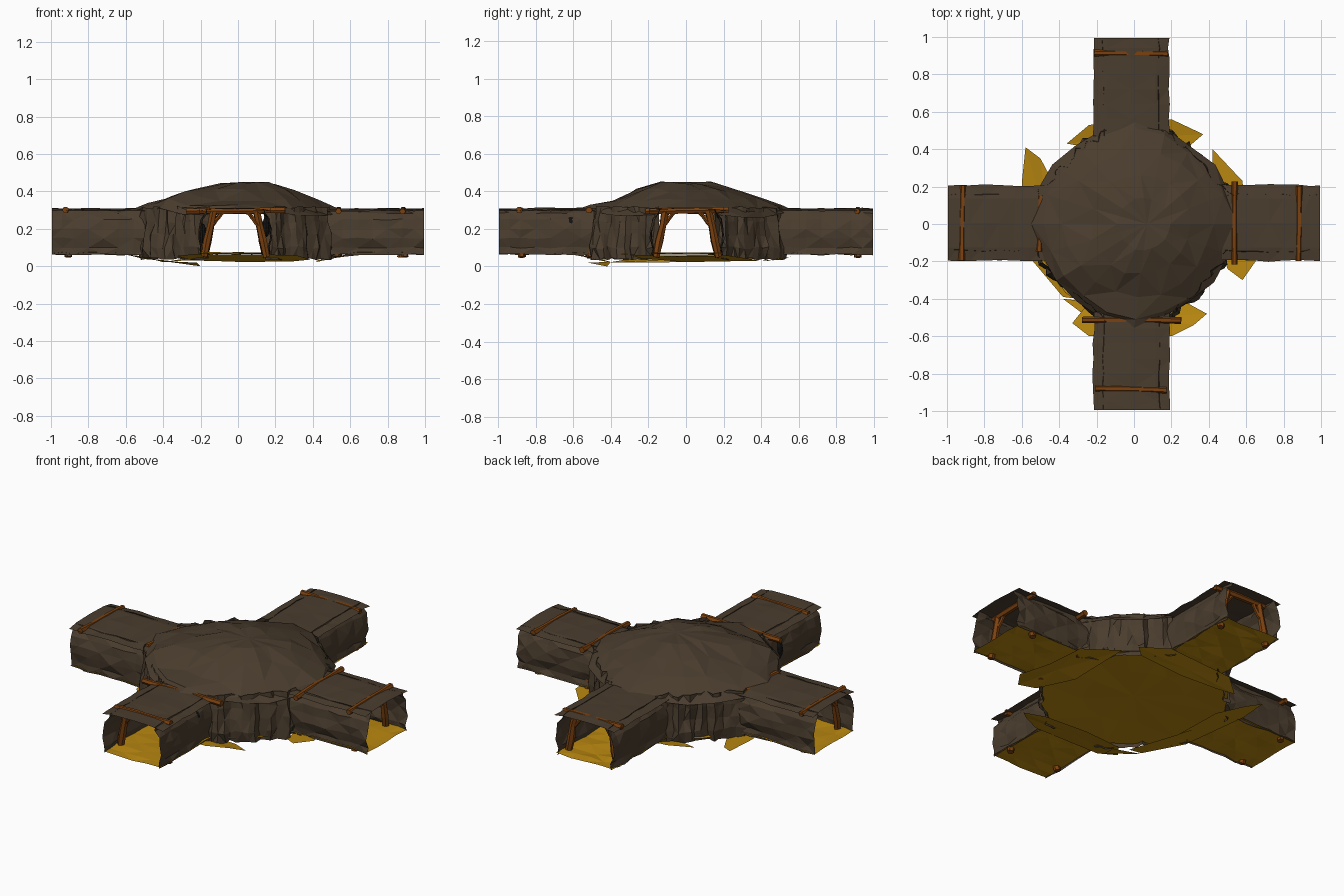
import bpy, math, random
from mathutils import Vector, Matrix

if "Cube" in bpy.data.objects:
    bpy.data.objects.remove(bpy.data.objects["Cube"])

random.seed(4)


def material(name, rgb):
    m = bpy.data.materials.new(name)
    m.diffuse_color = (*rgb, 1)
    m.use_nodes = True
    m.node_tree.nodes["Principled BSDF"].inputs["Base Color"].default_value = m.diffuse_color
    return m


ROCK = material("rock", (0.068, 0.046, 0.027))
EARTH = material("ochre_floor", (0.48, 0.24, 0.005))
WOOD = material("timber", (0.2, 0.053, 0.005))
DARK = material("dark", (0.006, 0.006, 0.006))


def jit(a):
    return random.uniform(-a, a)


def mesh(name, verts, faces, mat, matrix=Matrix()):
    me = bpy.data.meshes.new(name)
    me.from_pydata([matrix @ Vector(v) for v in verts], [], faces)
    me.materials.append(mat)
    ob = bpy.data.objects.new(name, me)
    bpy.context.collection.objects.link(ob)
    return ob


def sheet(name, rows, mat, matrix=Matrix(), closed=False, caps=False):
    """Surface skinned over equal-length rows of points."""
    n = len(rows[0])
    faces = []
    for i in range(len(rows) - 1):
        for j in range(n if closed else n - 1):
            k = (j + 1) % n
            a, b, c, d = i * n + j, i * n + k, (i + 1) * n + k, (i + 1) * n + j
            faces += [(a, b, c), (a, c, d)] if (i + j) % 2 else [(a, b, d), (b, c, d)]
    if caps:
        faces += [tuple(range(n - 1, -1, -1)), tuple(range((len(rows) - 1) * n, len(rows) * n))]
    return mesh(name, [p for r in rows for p in r], faces, mat, matrix)


def timber(name, a, b, w, matrix):
    """Rough six-sided log between two points."""
    a, b = Vector(a), Vector(b)
    rot = (b - a).to_track_quat('Z', 'Y').to_matrix()
    rings = []
    for t, k in ((0, 0.9), (0.35, 1.05), (0.7, 0.9), (1, 1.0)):
        c = a.lerp(b, t) + Vector((jit(.003), jit(.003), jit(.002)))
        rings.append([c + rot @ Vector((math.cos(q * math.pi / 3) * w * k,
                                        math.sin(q * math.pi / 3) * w * k, 0)) for q in range(6)])
    sheet(name, rings, WOOD, matrix, closed=True, caps=True)


def frame(side, m, d, half):
    """Pit prop: two leaning posts, a cap beam and knee braces."""
    timber(side + "_cap_beam", (d, -half, .294), (d + .006, half, .3), .018, m)
    for s in (-1, 1):
        timber(side + "_post", (d + jit(.01), s * .165, .05), (d, s * .115, .295), .021, m)
        timber(side + "_brace", (d, s * .14, .2), (d, s * .07, .288), .012, m)


# Four tunnels: side name, angle, sideways shift, timber frames (distance, half beam)
TUNNELS = [("right", 0, .005, [(.88, .2), (.535, .22)]),
           ("back", 90, .015, [(.91, .2)]),
           ("left", 180, -.005, [(.915, .2), (.5, .15)]),
           ("front", 270, -.015, [(.88, .19), (.51, .265)])]
WALL = [(.185, .062), (.18, .1), (.193, .15), (.188, .2), (.178, .25), (.155, .285), (.148, .307)]
STATIONS = [.47, .56, .64, .72, .8, .88, .94, .995]

for side, ang, shift, frames in TUNNELS:
    m = Matrix.Rotation(math.radians(ang), 4, 'Z') @ Matrix.Translation((0, shift, 0))
    for s in (-1, 1):
        rows = [[(x, s * (y + jit(.008)), z + jit(.004)) for y, z in WALL] for x in STATIONS]
        sheet(side + "_tunnel_wall", rows, ROCK, m)
    sheet(side + "_tunnel_roof",
          [[(x, y + (jit(.006) if abs(y) > .19 else 0), z + jit(.003)) for y, z in
            ((-.202, .296), (-.13, .306), (0, .31), (.13, .306), (.202, .296))] for x in STATIONS],
          ROCK, m)
    sheet(side + "_tunnel_floor",
          [[(x, y, .07 + jit(.006)) for y in (-.19, -.09, 0, .09, .19)] for x in STATIONS],
          EARTH, m)
    for d, half in frames:
        frame(side, m, d, half)

# Chamber walls: folded, recessed rock in each diagonal between the tunnels
for k in range(4):
    rows = []
    for i in range(17):
        t = i / 16
        a = math.radians(90 * k + 16 + 58 * t)
        r = .54 - .045 * math.sin(math.pi * t) + jit(.02)
        rows.append([((r + o + jit(.014)) * math.cos(a), (r + o + jit(.014)) * math.sin(a), z + jit(.008))
                     for o, z in ((.005, .04), (.012, .1), (0, .17), (-.005, .24), (-.015, .315))])
    sheet("chamber_wall", rows, ROCK)

# Chamber roof: low faceted dome, eaves reaching over the mouths and drooping between them
SEG = 20
rings = []
for r, z in ((.001, .45), (.14, .443), (.27, .405), (.4, .36), (.5, .328), (.56, .308)):
    ring = []
    for i in range(SEG):
        a = 2 * math.pi * i / SEG
        diag = abs(math.sin(2 * a))
        out = max(0, (r - .3) / .26)
        k = 1 + (jit(.035) if r > .1 else 0) - .07 * diag * out
        x, y = r * k * math.cos(a), r * k * math.sin(a)
        bump = .045 * math.exp(-((x + .36) ** 2 + (y + .27) ** 2) / .015)
        droop = .04 * diag * out ** 3
        ring.append((x + .07 * (1 - r / .56), y, z + bump - droop + (jit(.011) if r > .1 else 0)))
    rings.append(ring)
sheet("chamber_roof", rings, ROCK, closed=True)

# Chamber floor
frings = [[(r * math.cos(math.tau * i / 16), r * math.sin(math.tau * i / 16), z + (jit(.004) if r > .1 else 0))
           for i in range(16)] for r, z in ((.001, .07), (.28, .068), (.52, .064))]
sheet("chamber_floor", frings, EARTH, closed=True)

# Ramp slabs slipped under each tunnel mouth, outer edge high and inner edge low
RAMPS = {
    "left": [(-.6, .22), (-.58, .41), (-.5, .35), (-.42, .2), (-.4, -.1), (-.3, -.4), (-.38, -.39), (-.54, -.2)],
    "back": [(-.36, .43), (-.24, .53), (.2, .56), (.37, .48), (.3, .42), (0, .4), (-.25, .41)],
    "right": [(.42, .4), (.58, .23), (.6, .0), (.65, -.2), (.58, -.3), (.5, -.24), (.42, 0)],
    "front": [(-.33, -.53), (-.24, -.6), (.2, -.6), (.32, -.54), (.39, -.48), (.28, -.42), (0, -.4), (-.25, -.43)]}
for side, pts in RAMPS.items():
    axis, sign = (0 if side in ("left", "right") else 1), (1 if side in ("right", "back") else -1)
    vs = [(x, y, max(.022, min(.06, .028 + .2 * (sign * (x, y)[axis] - .42)) + jit(.006))) for x, y in pts]
    c = sum((Vector(v) for v in vs), Vector()) / len(vs)
    n = len(vs)
    mesh(side + "_ramp_slab", vs + [tuple(c)], [(i, (i + 1) % n, n) for i in range(n)], EARTH)

# Lowest tip of the slipped earth
mesh("earth_tip", [(-.38, -.4, .025), (-.2, -.42, 0), (-.22, -.52, .02)], [(0, 1, 2)], EARTH)

# Dark hollows on the front tunnel walls
for x, z in ((-.19, .16), (.15, .195)):
    bpy.ops.mesh.primitive_uv_sphere_add(segments=10, ring_count=6, location=(x, -.615, z + .015))
    ob = bpy.context.object
    ob.name = "dark_hollow"
    ob.scale = (.022, .03, .055)
    ob.data.materials.append(DARK)
